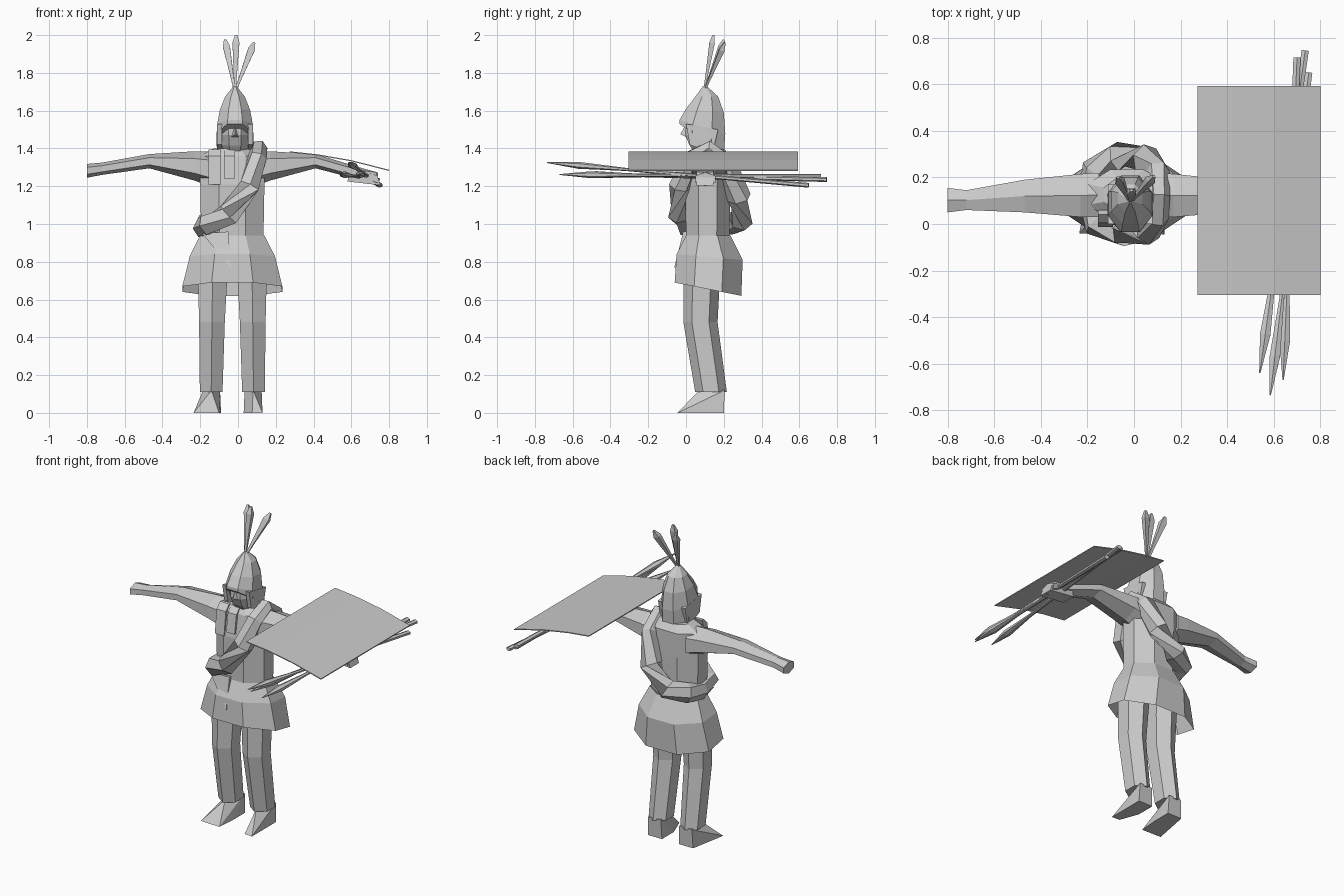
import bpy, bmesh, math
from mathutils import Vector

CX = -0.03  # centre line of the body

mat = bpy.data.materials.new("light grey")
mat.diffuse_color = (0.6, 0.6, 0.6, 1)


def finish(name, bm):
    bmesh.ops.recalc_face_normals(bm, faces=bm.faces)
    me = bpy.data.meshes.new(name)
    bm.to_mesh(me)
    bm.free()
    me.materials.append(mat)
    ob = bpy.data.objects.new(name, me)
    bpy.context.collection.objects.link(ob)
    return ob


def loft(name, rings, caps=True, loop=False):
    """Skin a list of equal-sized point rings."""
    bm = bmesh.new()
    rows = [[bm.verts.new(p) for p in r] for r in rings]
    n = len(rows[0])
    pairs = list(zip(rows, rows[1:]))
    if loop:
        pairs.append((rows[-1], rows[0]))
    for a, b in pairs:
        for i in range(n):
            j = (i + 1) % n
            bm.faces.new((a[i], a[j], b[j], b[i]))
    if caps and not loop:
        bm.faces.new(rows[0])
        bm.faces.new(rows[-1])
    return finish(name, bm)


def hull(name, pts):
    bm = bmesh.new()
    for p in pts:
        bm.verts.new(p)
    bmesh.ops.convex_hull(bm, input=bm.verts)
    return finish(name, bm)


def level(cx, rx, y0, y1, zf, zb=None, n=8):
    """Flat-sided ring whose height runs from zf in front to zb behind."""
    zb = zf if zb is None else zb
    k = 1 / math.cos(math.pi / n)
    out = []
    for i in range(n):
        a = 2 * math.pi * (i + 0.5) / n
        t = (math.sin(a) * k + 1) / 2
        out.append((cx + rx * k * math.cos(a), y0 + (y1 - y0) * t, zf + (zb - zf) * t))
    return out


def tube(path, radii, n=6, loop=False, flat=1.0):
    """Rings around a path of points."""
    path = [Vector(p) for p in path]
    m, rings = len(path), []
    for i, p in enumerate(path):
        a = path[(i - 1) % m] if loop else path[max(i - 1, 0)]
        b = path[(i + 1) % m] if loop else path[min(i + 1, m - 1)]
        d = (b - a).normalized()
        ref = Vector((0.5, 0, 1)) if loop else (Vector((0, 1, 0)) if abs(d.z) > 0.7 else Vector((0, 0, 1)))
        u = d.cross(ref).normalized()
        v = d.cross(u)
        rings.append([p + radii[i] * (u * math.cos(t) + v * flat * math.sin(t))
                      for t in (2 * math.pi * (j + 0.5) / n for j in range(n))])
    return rings


# Torso
loft("torso", [level(CX, 0.165, 0.0, 0.23, 0.94),
               level(CX, 0.17, -0.005, 0.235, 1.21),
               level(CX, 0.17, 0.02, 0.235, 1.36),
               level(CX, 0.10, 0.05, 0.20, 1.40)])

# Tunic skirt, open below and longer behind
loft("tunic_skirt", [level(CX, 0.17, 0.0, 0.235, 0.94),
                     level(CX, 0.225, -0.05, 0.30, 0.84, 0.81),
                     level(CX, 0.265, -0.06, 0.293, 0.69, 0.62)], caps=False)

# Sash tail hanging over the skirt
hull("sash_tail", [(-0.19, -0.01, 0.95), (-0.05, -0.015, 0.96), (-0.04, -0.062, 0.77),
                   (-0.19, 0.01, 0.95), (-0.05, 0.01, 0.96), (-0.04, -0.052, 0.77)])

# Collar flaps on the chest
for x0, x1, z0 in ((-0.155, -0.09, 1.21), (-0.075, -0.015, 1.24)):
    hull("collar_flap", [(x, y + dy, z) for x in (x0, x1) for dy in (0, 0.02)
                         for y, z in ((-0.013, z0), (0.005, 1.36), (0.04, 1.395))])

# Rolled blanket over one shoulder and around the opposite hip
roll = [(0.11, 0.12, 1.40), (0.10, 0.03, 1.35), (0.06, -0.03, 1.20), (-0.05, -0.035, 1.05),
        (-0.16, 0.0, 0.995), (-0.185, 0.12, 0.98), (-0.17, 0.23, 1.0),
        (-0.07, 0.29, 1.02), (0.05, 0.28, 1.14), (0.10, 0.22, 1.32)]
loft("blanket_roll", tube(roll, [0.045, 0.05, 0.06, 0.062, 0.06, 0.055, 0.06, 0.065, 0.065, 0.055],
                          n=6, loop=True), loop=True)

# Arms: distance from centre, y range, z range, extra droop on the right
arm = [(0.12, 0.03, 0.22, 1.20, 1.385, 0), (0.20, 0.03, 0.215, 1.23, 1.385, 0),
       (0.44, 0.05, 0.19, 1.295, 1.37, 0), (0.69, 0.06, 0.145, 1.26, 1.325, 0.03)]
hand = [(0.69, 0.06, 0.145, 1.26, 1.325, 0.03), (0.77, 0.05, 0.155, 1.245, 1.318, 0.045)]
for side, s in (("left", 1), ("right", -1)):
    for part, sec in (("arm", arm), ("hand", hand)):
        rings = []
        for d, y0, y1, z0, z1, droop in sec:
            dz = droop if s > 0 else 0
            rings.append([(CX + s * d, (y0 + y1) / 2 + (y1 - y0) / 2 * math.cos(a) / 0.866,
                           (z0 + z1) / 2 - dz + (z1 - z0) / 2 * math.sin(a))
                          for a in (math.pi * (2 * i + 1) / 6 for i in range(6))])
        loft(f"{side}_{part}", rings)

# Legs and shoes
for side, s in (("left", 1), ("right", -1)):
    loft(f"{side}_leg", [level(CX + s * 0.102, 0.078, 0.0, 0.18, 0.80, n=6),
                         level(CX + s * 0.105, 0.076, 0.0, 0.165, 0.68, n=6),
                         level(CX + s * 0.108, 0.068, -0.002, 0.155, 0.48, n=6),
                         level(CX + s * 0.112, 0.06, 0.06, 0.205, 0.11, n=6)])
    c = CX + s * 0.11
    hull(f"{side}_shoe", [(c - 0.05, 0.2, 0), (c + 0.05, 0.2, 0), (c - 0.045, 0.205, 0.12),
                          (c + 0.045, 0.205, 0.12), (c, 0.07, 0.12), (c - 0.05, 0.08, 0.0),
                          (c + 0.05, 0.08, 0.0), (c + s * 0.045 - 0.05, -0.04, 0),
                          (c + s * 0.005 + 0.045, -0.045, 0)])

# Head
HX = -0.016
loft("face", [level(HX, 0.055, 0.06, 0.18, 1.36), level(HX, 0.075, 0.02, 0.18, 1.415),
              level(HX, 0.08, -0.005, 0.18, 1.47), level(HX, 0.08, 0.0, 0.18, 1.56)])
hull("nose", [(HX - 0.02, 0, 1.46), (HX + 0.02, 0, 1.46), (HX, -0.03, 1.475), (HX, 0.0, 1.53)])
loft("hood", [level(HX, 0.097, -0.035, 0.20, 1.53, 1.36),
              level(HX, 0.094, -0.035, 0.208, 1.55, 1.48),
              level(HX, 0.08, 0.0, 0.20, 1.61, 1.59),
              level(HX, 0.052, 0.05, 0.17, 1.675),
              level(HX, 0.008, 0.09, 0.11, 1.73)])
for s in (1, -1):  # side locks framing the face
    hull("side_lock", [(HX + s * x, y, z) for x in (0.07, 0.095)
                       for y, z in ((0.0, 1.53), (0.02, 1.42), (0.14, 1.37), (0.17, 1.5))])

# Crest feathers
base = Vector((HX, 0.095, 1.70))
for tip in ((-0.068, 0.20, 1.975), (-0.01, 0.145, 2.0), (0.085, 0.205, 1.96)):
    t = Vector(tip)
    loft("crest_feather", tube([base.lerp(t, f) for f in (0, 0.3, 0.86, 1)],
                               [0.008, 0.012, 0.026, 0.009], n=4, flat=0.8))

# Bundle of arrows gripped in the left hand
for a, b in (((0.585, -0.735, 1.325), (0.75, 0.65, 1.205)),
             ((0.54, -0.64, 1.265), (0.735, 0.745, 1.235)),
             ((0.64, -0.67, 1.262), (0.70, 0.715, 1.252))):
    a, b = Vector(a), Vector(b)
    loft("arrow", tube([a.lerp(b, f) for f in (0, 0.12, 0.27, 0.3, 1)],
                       [0.003, 0.026, 0.014, 0.012, 0.018], n=6, flat=0.7))
hull("gripping_fist", [(x, y, z) for x, z in ((0.58, 1.225), (0.59, 1.29), (0.73, 1.275), (0.755, 1.205))
                       for y in (0.055, 0.145)])

# Thin bowed board lying on the arm
bow = [(0.272, 1.385), (0.42, 1.369), (0.60, 1.338), (0.80, 1.287)]
loft("board", [[(x, -0.305, z), (x, 0.593, z), (x, 0.593, z - 0.006), (x, -0.305, z - 0.006)]
               for x, z in bow])
